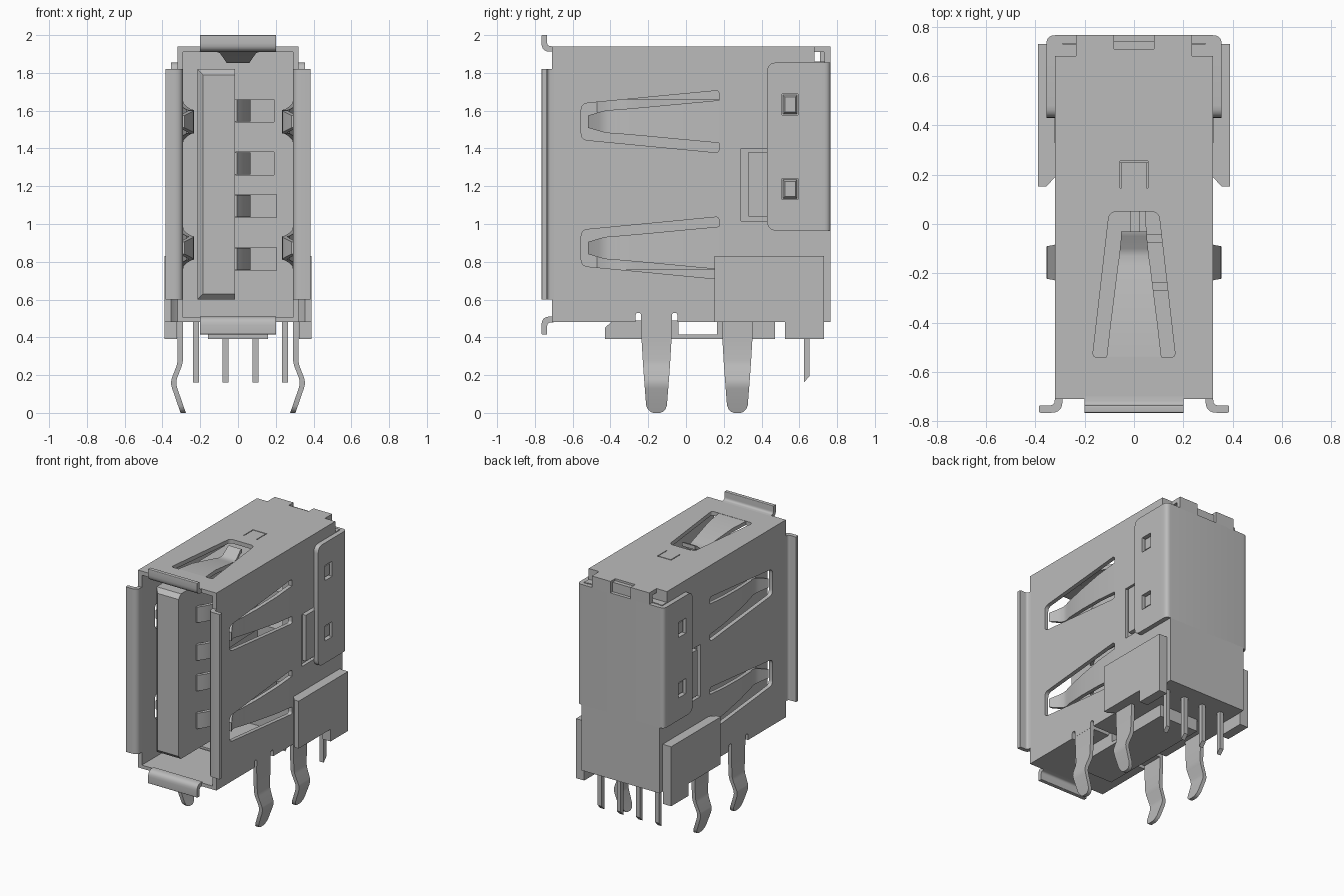
import bpy, bmesh, math
from mathutils import Vector

cube = bpy.data.objects.get("Cube")
if cube:
    bpy.data.objects.remove(cube, do_unlink=True)

metal = bpy.data.materials.new("plain grey")
metal.use_nodes = True
GREY = (0.5, 0.5, 0.5, 1)
metal.diffuse_color = GREY
next(n for n in metal.node_tree.nodes if n.type == 'BSDF_PRINCIPLED').inputs["Base Color"].default_value = GREY
parts = []


def finish(name, bm):
    bmesh.ops.recalc_face_normals(bm, faces=bm.faces)
    me = bpy.data.meshes.new(name)
    bm.to_mesh(me)
    bm.free()
    ob = bpy.data.objects.new(name, me)
    bpy.context.collection.objects.link(ob)
    me.materials.append(metal)
    parts.append(ob)
    return ob


def rounded(pts, n=5):
    """Points are (a, b) or (a, b, radius); corners with a radius are rounded."""
    out = []
    for i, p in enumerate(pts):
        c = Vector(p[:2])
        if len(p) < 3:
            out.append(c)
            continue
        a = c + (Vector(pts[i - 1][:2]) - c).normalized() * p[2]
        b = c + (Vector(pts[(i + 1) % len(pts)][:2]) - c).normalized() * p[2]
        for k in range(n + 1):
            t = k / n
            out.append(a * (1 - t) ** 2 + c * 2 * t * (1 - t) + b * t * t)
    return out


def prism(name, axis, pts, lo, hi):
    """Extrude a profile along an axis: x takes (y, z), y takes (x, z), z takes (x, y)."""
    place = {'x': lambda p, h: (h, p[0], p[1]),
             'y': lambda p, h: (p[0], h, p[1]),
             'z': lambda p, h: (p[0], p[1], h)}[axis]
    bm = bmesh.new()
    pts = rounded(pts)
    a = [bm.verts.new(place(p, lo)) for p in pts]
    b = [bm.verts.new(place(p, hi)) for p in pts]
    bm.faces.new(a)
    bm.faces.new(b[::-1])
    for i in range(len(a)):
        j = (i + 1) % len(a)
        bm.faces.new((a[i], a[j], b[j], b[i]))
    return finish(name, bm)


def box(name, x, y, z):
    return prism(name, 'z', [(x[0], y[0]), (x[1], y[0]), (x[1], y[1]), (x[0], y[1])], *z)


def ribbon(name, stations, place, thick=0.028):
    """Loft a strip; stations are (along, out, half width[, half thickness])."""
    bm = bmesh.new()
    rings = []
    for s in stations:
        t = s[3] if len(s) > 3 else thick / 2
        rings.append([bm.verts.new(place(s[0], s[1] + o * t, w * s[2]))
                      for o, w in ((-1, -1), (1, -1), (1, 1), (-1, 1))])
    for a, b in zip(rings, rings[1:]):
        for i in range(4):
            j = (i + 1) % 4
            bm.faces.new((a[i], a[j], b[j], b[i]))
    bm.faces.new(rings[0])
    bm.faces.new(rings[-1][::-1])
    return finish(name, bm)


def cut(target, *cutters):
    for c in cutters:
        m = target.modifiers.new("cut", 'BOOLEAN')
        m.operation, m.solver, m.object = 'DIFFERENCE', 'EXACT', c
        bpy.context.view_layer.objects.active = target
        bpy.ops.object.modifier_apply(modifier=m.name)
        parts.remove(c)
        bpy.data.objects.remove(c, do_unlink=True)


SIDES = ((1, "left"), (-1, "right"))
SPRING_Z = (1.542, 0.873)

# Shell: thin rectangular tube with slots, windows and notches
shell = box("shell", (-0.32, 0.32), (-0.71, 0.735), (0.48, 1.94))
cut(shell, box("cavity", (-0.29, 0.29), (-0.9, 0.9), (0.505, 1.91)))
for zc in SPRING_Z:
    slot = [(0.175, zc + 0.165, 0.02), (-0.555, zc + 0.095, 0.035),
            (-0.555, zc - 0.095, 0.035), (0.175, zc - 0.165, 0.02)]
    cut(shell, prism("slot", 'x', slot, -0.5, 0.5))
cut(shell, prism("top_slot", 'z', [(-0.168, -0.54, 0.02), (0.168, -0.54, 0.02),
                                   (0.1, 0.05, 0.03), (-0.1, 0.05, 0.03)], 1.8, 2.1),
    box("window", (-0.5, 0.5), (0.29, 0.47), (1.015, 1.40)),
    box("rear_notch", (-0.082, 0.082), (0.71, 0.9), (1.87, 2.1)))
for s, side in SIDES:
    cut(shell, box("corner", sorted((s * 0.235, s * 0.5)), (0.68, 0.9), (1.86, 2.1)),
        box("slit", sorted((s * 0.051, s * 0.057)), (0.145, 0.255), (1.8, 2.1)))
cut(shell, box("slit", (-0.057, 0.057), (0.25, 0.256), (1.8, 2.1)))
for y in (-0.252, -0.06):
    cut(shell, prism("relief", 'x', [(y - 0.015, 0.4), (y + 0.015, 0.4),
                                     (y + 0.015, 0.53, 0.015), (y - 0.015, 0.53, 0.015)], -0.5, 0.5))

# Flared lips around the mouth: (outward offset from wall, y)
lip = [(-0.03, -0.70), (0, -0.70), (0.003, -0.735, 0.018), (0.065, -0.735, 0.006),
       (0.065, -0.765, 0.006), (-0.03, -0.765, 0.045)]
for s, side in SIDES:
    pts = [(s * (0.32 + p[0]),) + p[1:] for p in lip]
    prism(side + "_lip", 'z', pts, 0.6, 1.82)
for name, base, s in (("top_lip", 1.94, 0.93), ("bottom_lip", 0.48, -1)):
    prism(name, 'x', [(p[1], base + s * p[0]) + p[2:] for p in lip], -0.20, 0.20)

# Side springs rooted at the rear, curling inward near the mouth
spring = [(0.185, 0.305, 0.114), (0.0, 0.302, 0.097), (-0.2, 0.283, 0.078), (-0.36, 0.26, 0.064),
          (-0.40, 0.248, 0.062), (-0.43, 0.249, 0.058), (-0.46, 0.262, 0.05), (-0.52, 0.298, 0.032)]
for s, side in SIDES:
    for zc, level in zip(SPRING_Z, ("upper", "lower")):
        ribbon(f"{side}_{level}_spring", spring, lambda a, o, w: (s * o, a, zc + w))
# Top spring rooted at the front
ribbon("top_spring", [(-0.555, 1.925, 0.113), (-0.4, 1.918, 0.095), (-0.17, 1.875, 0.066),
                      (-0.13, 1.866, 0.06), (-0.10, 1.872, 0.057), (-0.05, 1.915, 0.052), (-0.03, 1.92, 0.052)],
       lambda a, o, w: (w, a, o))

# Insulator body, tongue and contacts
body = prism("insulator", 'x', [(0.25, 0.49), (0.73, 0.49), (0.73, 1.86), (0.68, 1.86),
                                (0.68, 1.915), (0.25, 1.915)], -0.295, 0.295)
ribbon("tongue", [(-0.675, -0.10, 0.58, 0.085), (-0.645, -0.115, 0.61, 0.1), (0.3, -0.115, 0.61, 0.1)],
       lambda a, o, w: (o, a, 1.21 + w))
for i, (z, x) in enumerate(((1.6, 0.19), (1.32, 0.19), (1.095, 0.205), (0.815, 0.205))):
    cut(body, box("pocket", (-0.014, x), (0.1, 0.42), (z - 0.06, z + 0.06)))
    ribbon(f"contact_{i + 1}", [(-0.47, -0.02, 0.058), (-0.43, 0.01, 0.058), (-0.36, 0.045, 0.058),
                                (-0.31, 0.052, 0.058), (-0.26, 0.045, 0.058), (0.4, 0.02, 0.058)],
           lambda a, o, w: (o, a, z + w))
for s, side in SIDES:
    box(side + "_body_tab", sorted((s * 0.28, s * 0.325)), (0.33, 0.46), (1.04, 1.38))

# Base rail under the shell
prism("base_rail", 'x', [(-0.43, 0.39), (0.47, 0.39), (0.47, 0.49), (0.165, 0.49), (0.165, 0.415),
                         (-0.04, 0.415), (-0.04, 0.49), (-0.385, 0.49), (-0.43, 0.45)], -0.16, 0.16)

# Side blocks with a rear foot
for s, side in SIDES:
    block = [(0.31, 0.195), (0.32, 0.19), (0.355, 0.152), (0.39, 0.152), (0.39, 0.73), (0.31, 0.73)]
    prism(side + "_block", 'z', [(s * x, y) for x, y in block], 0.48, 0.83)
    box(side + "_block_foot", sorted((s * 0.322, s * 0.39)), (0.525, 0.73), (0.39, 0.49))

# Back cover: wide upper part, narrow lower part, top tabs
prism("back_cover", 'z', [(-0.355, 0.70), (-0.355, 0.765, 0.035), (0.355, 0.765, 0.035), (0.355, 0.70),
                          (0.32, 0.70), (0.32, 0.732), (-0.32, 0.732), (-0.32, 0.70)], 0.965, 1.855)
box("back_cover_lower", (-0.32, 0.32), (0.73, 0.765), (0.48, 0.97))
for s, side in SIDES:
    box(side + "_back_tab", sorted((s * 0.082, s * 0.235)), (0.73, 0.765), (1.85, 1.94))
box("back_tab_middle", (-0.085, 0.085), (0.71, 0.74), (1.85, 1.925))

# Cover wings with latch windows
for s, side in SIDES:
    wing = prism(side + "_wing", 'x', [(0.43, 0.965, 0.05), (0.705, 0.965), (0.705, 1.855), (0.43, 1.855, 0.05)],
                 *sorted((s * 0.32, s * 0.355)))
    for z in (1.632, 1.185):
        cut(wing, box("hole", sorted((s * 0.3, s * 0.4)), (0.508, 0.594), (z - 0.056, z + 0.056)))
        ribbon(side + "_latch", [(0.31, 0.551, 0.055, 0.042), (0.342, 0.551, 0.04, 0.028)],
               lambda a, o, w: (s * a, o, z + w))

# Sprung mounting legs
leg = [(0.52, 0.305, 0.082), (0.40, 0.305, 0.08), (0.28, 0.305, 0.073), (0.25, 0.311, 0.071),
       (0.18, 0.338, 0.066), (0.155, 0.341, 0.064), (0.13, 0.335, 0.062), (0.04, 0.304, 0.055),
       (0.02, 0.297, 0.047), (0.006, 0.292, 0.033), (0.0, 0.29, 0.018)]
for s, side in SIDES:
    for y, end in ((-0.156, "front"), (0.272, "rear")):
        ribbon(f"{side}_{end}_leg", leg, lambda a, o, w: (s * o, y + w, a))

# Signal pins with slanted tips
for i, x in enumerate((-0.222, -0.065, 0.092, 0.248)):
    prism(f"signal_pin_{i + 1}", 'x', [(0.624, 0.5), (0.655, 0.5), (0.655, 0.195), (0.624, 0.162)],
          x - 0.016, x + 0.016)

# Smooth bends, sharp edges
bpy.ops.object.select_all(action='DESELECT')
for ob in parts:
    ob.select_set(True)
bpy.context.view_layer.objects.active = shell
bpy.ops.object.shade_smooth_by_angle(angle=math.radians(30))
